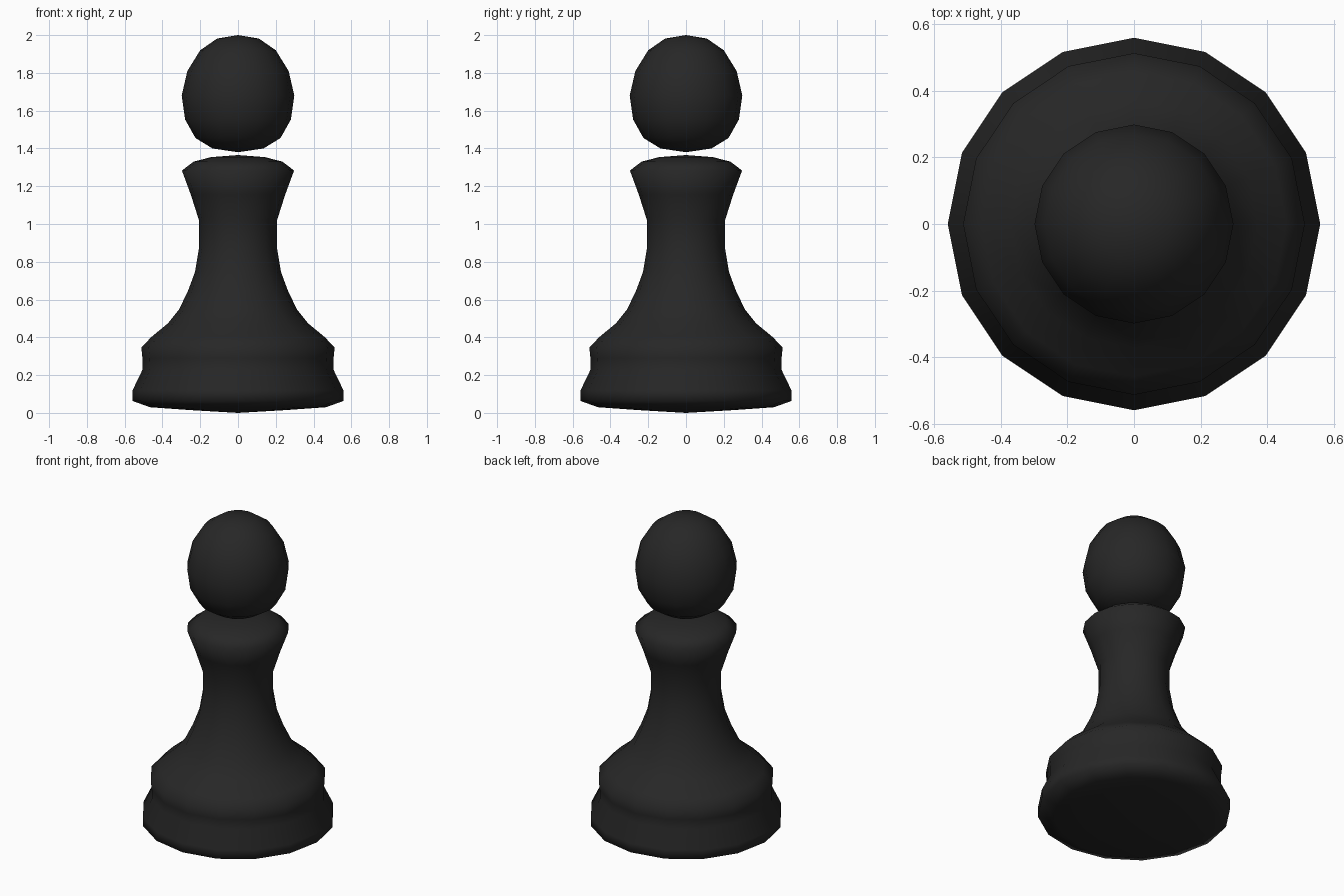
import bpy, bmesh
from math import cos, sin, pi

if "Cube" in bpy.data.objects:
    bpy.data.objects.remove(bpy.data.objects["Cube"])

SIDES = 16

black = bpy.data.materials.new("black")
black.diffuse_color = (0.02, 0.02, 0.02, 1)
black.use_nodes = True
black.node_tree.nodes["Principled BSDF"].inputs["Base Color"].default_value = black.diffuse_color


def lathe(name, profile):
    """Revolve (radius, z) points, first and last on the axis, into a closed smooth solid."""
    bm = bmesh.new()
    bottom = bm.verts.new((0, 0, profile[0][1]))
    top = bm.verts.new((0, 0, profile[-1][1]))
    rings = [[bm.verts.new((r * cos(2 * pi * i / SIDES), r * sin(2 * pi * i / SIDES), z))
              for i in range(SIDES)] for r, z in profile[1:-1]]
    for i in range(SIDES):
        j = (i + 1) % SIDES
        bm.faces.new((bottom, rings[0][j], rings[0][i]))
        for a, b in zip(rings, rings[1:]):
            bm.faces.new((a[i], a[j], b[j], b[i]))
        bm.faces.new((rings[-1][i], rings[-1][j], top))
    for f in bm.faces:
        f.smooth = True
    mesh = bpy.data.meshes.new(name)
    bm.to_mesh(mesh)
    bm.free()
    mesh.materials.append(black)
    obj = bpy.data.objects.new(name, mesh)
    bpy.context.collection.objects.link(obj)
    return obj


# Base, waist and collar in one turned piece
lathe("body", [
    (0, 0), (0.24, 0.014), (0.466, 0.03), (0.558, 0.063), (0.558, 0.12),
    (0.505, 0.23), (0.506, 0.29), (0.512, 0.347), (0.457, 0.403), (0.37, 0.475),
    (0.312, 0.548), (0.265, 0.645), (0.228, 0.745), (0.206, 0.876), (0.206, 1.018),
    (0.25, 1.156), (0.297, 1.283), (0.235, 1.33), (0.143, 1.354), (0, 1.365)])

# Round head, floating just above the collar
lathe("head", [
    (0, 1.38), (0.135, 1.4), (0.225, 1.455), (0.28, 1.553), (0.298, 1.68),
    (0.268, 1.81), (0.2, 1.92), (0.11, 1.982), (0, 2.0)])
